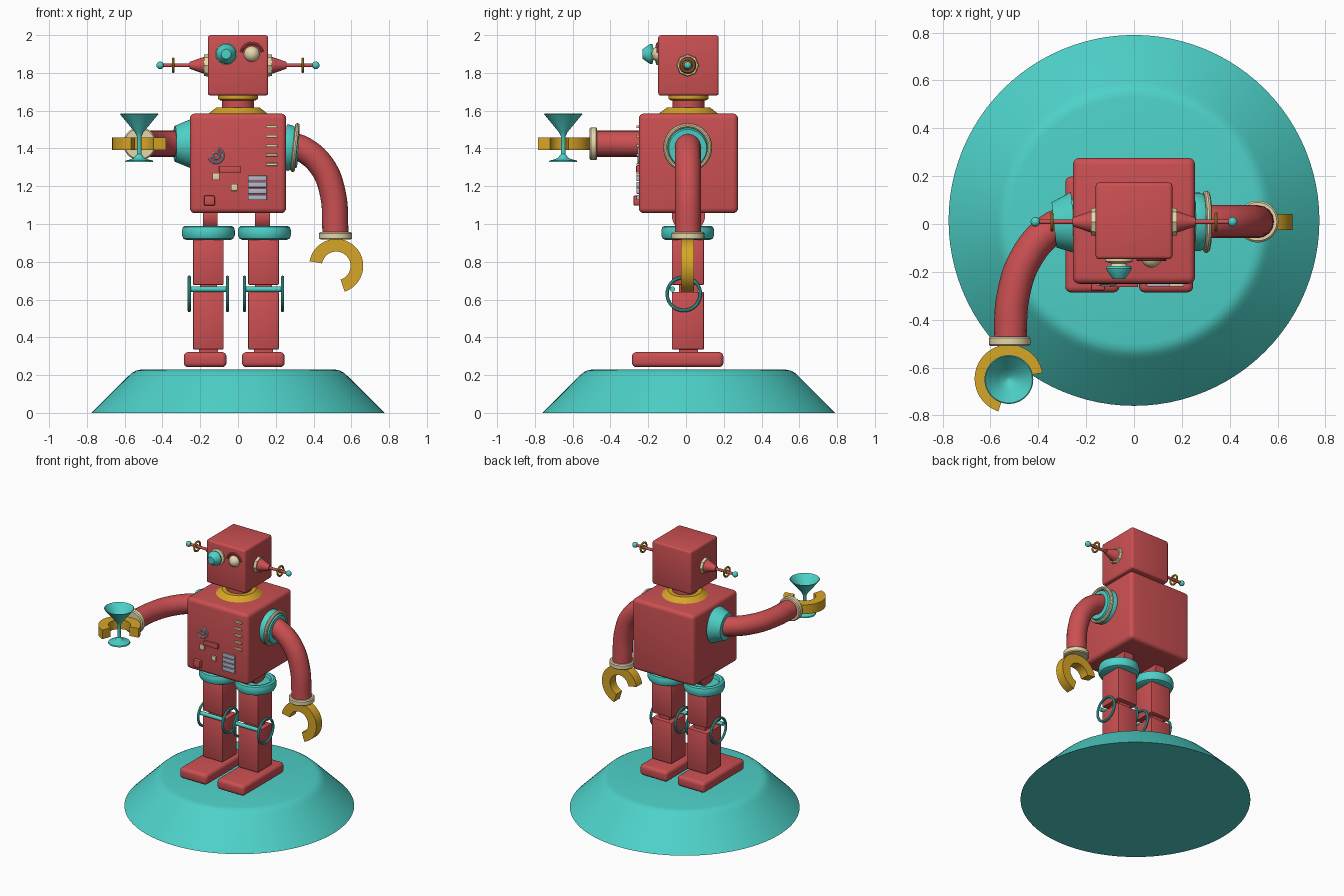
import bpy, bmesh, math
from math import radians, pi, cos, sin
from mathutils import Matrix, Vector, Euler

if "Cube" in bpy.data.objects:
    bpy.data.objects.remove(bpy.data.objects["Cube"])

CY = 0.013  # depth centre of the figure


def colour(name, rgb):
    m = bpy.data.materials.new(name)
    m.diffuse_color = (*rgb, 1)
    m.use_nodes = True
    m.node_tree.nodes["Principled BSDF"].inputs["Base Color"].default_value = m.diffuse_color
    return m


RED = colour("red_paint", (0.60, 0.08, 0.085))
TEAL = colour("teal_paint", (0.075, 0.64, 0.58))
GOLD = colour("gold_paint", (0.68, 0.38, 0.02))
CREAM = colour("cream_paint", (0.79, 0.68, 0.40))
STEEL = colour("pale_steel", (0.45, 0.48, 0.60))

X_POS, X_NEG, FRONT = (0, 90, 0), (0, -90, 0), (90, 0, 0)


def finish(name, bm, mat, loc=(0, 0, 0), rot=(0, 0, 0)):
    bmesh.ops.recalc_face_normals(bm, faces=bm.faces)
    me = bpy.data.meshes.new(name)
    bm.to_mesh(me)
    bm.free()
    ob = bpy.data.objects.new(name, me)
    bpy.context.collection.objects.link(ob)
    ob.location = loc
    ob.rotation_euler = [radians(a) for a in rot]
    me.materials.append(mat)
    return ob


def box(name, centre, size, mat, bevel=0.01, seg=3):
    bm = bmesh.new()
    bmesh.ops.create_cube(bm, size=1)
    bmesh.ops.scale(bm, vec=size, verts=bm.verts)
    if bevel:
        bmesh.ops.bevel(bm, geom=bm.edges[:], offset=bevel, segments=seg, profile=0.5, affect='EDGES')
    return finish(name, bm, mat, centre)


def lathe(name, profile, mat, loc, rot=(0, 0, 0), n=48, closed=False, start=0, arc=360):
    """Spin an (r, h) profile about local z."""
    bm = bmesh.new()
    vs = [bm.verts.new((r, 0, h)) for r, h in profile]
    pairs = list(zip(vs, vs[1:])) + ([(vs[-1], vs[0])] if closed else [])
    es = [bm.edges.new(p) for p in pairs]
    bmesh.ops.rotate(bm, verts=vs, cent=(0, 0, 0), matrix=Matrix.Rotation(radians(start), 3, 'Z'))
    bmesh.ops.spin(bm, geom=vs + es, cent=(0, 0, 0), axis=(0, 0, 1), angle=radians(arc), steps=n)
    bmesh.ops.remove_doubles(bm, verts=bm.verts, dist=1e-5)
    if arc < 360:
        bmesh.ops.holes_fill(bm, edges=[e for e in bm.edges if e.is_boundary], sides=0)
    return finish(name, bm, mat, loc, rot)


def ring(name, R, r, mat, loc, rot=(0, 0, 0), n=40, m=10, **kw):
    prof = [(R + r * cos(2 * pi * i / m), r * sin(2 * pi * i / m)) for i in range(m)]
    return lathe(name, prof, mat, loc, rot, n, closed=True, **kw)


def ball(name, r, mat, loc):
    bm = bmesh.new()
    bmesh.ops.create_uvsphere(bm, u_segments=24, v_segments=14, radius=r)
    return finish(name, bm, mat, loc)


def tube(name, pts, r, mat):
    cu = bpy.data.curves.new(name, 'CURVE')
    cu.dimensions = '3D'
    cu.bevel_depth, cu.bevel_resolution, cu.use_fill_caps = r, 6, True
    sp = cu.splines.new('BEZIER')
    sp.bezier_points.add(len(pts) - 1)
    for bp, p in zip(sp.bezier_points, pts):
        bp.co = p
        bp.handle_left_type = bp.handle_right_type = 'AUTO'
    ob = bpy.data.objects.new(name, cu)
    bpy.context.collection.objects.link(ob)
    cu.materials.append(mat)


def cylinder(name, r, h, mat, loc, rot=(0, 0, 0), n=32):
    return lathe(name, [(0, 0), (r, 0), (r, h), (0, h)], mat, loc, rot, n)


# Round plinth
lathe("plinth", [(0, 0), (0.775, 0), (0.58, 0.195), (0.56, 0.213), (0.54, 0.224), (0.515, 0.229), (0, 0.229)],
      TEAL, (0, 0.015, 0), n=96)

# Torso, neck and head
box("torso", (0, CY, 1.321), (0.51, 0.526, 0.528), RED, 0.028, 4)
lathe("collar", [(0, 0), (0.158, 0), (0.115, 0.033), (0, 0.033)], GOLD, (0, CY, 1.583))
cylinder("neck", 0.085, 0.09, RED, (0, CY, 1.59))
lathe("neck_ring", [(0, 0), (0.09, 0), (0.105, 0.008), (0.105, 0.03), (0, 0.03)], GOLD, (0, CY, 1.653))
box("head", (0, CY, 1.84), (0.32, 0.32, 0.32), RED, 0.014)

# Eyes: a telescopic one and a round one under a brow
ex, ez, ey = -0.063, 1.90, CY - 0.158
lathe("scope_eye_base", [(0, 0), (0.058, 0), (0.058, 0.012), (0.03, 0.02), (0.042, 0.045), (0, 0.045)],
      CREAM, (ex, ey, ez), FRONT, 32)
lathe("scope_eye_lens", [(0, 0.03), (0.05, 0.03), (0.053, 0.04), (0.05, 0.05), (0.03, 0.078), (0.026, 0.084), (0, 0.084)],
      TEAL, (ex, ey, ez), FRONT, 32)
ball("round_eye", 0.042, CREAM, (0.073, ey + 0.005, ez))
ring("eye_brow", 0.056, 0.008, RED, (0.073, ey - 0.003, ez), FRONT, 24, start=10, arc=160)

# Ear antennas
for side, rot in (("left", X_NEG), ("right", X_POS)):
    s = -1 if side == "left" else 1
    at = lambda d: (s * d, CY - 0.004, 1.84)
    lathe(side + "_ear_plate", [(0, 0), (0.06, 0), (0.056, 0.022), (0, 0.022)], CREAM, at(0.157), rot, 8)
    lathe(side + "_ear_cone", [(0, 0), (0.046, 0), (0.018, 0.08), (0, 0.08)], RED, at(0.177), rot, 24)
    cylinder(side + "_antenna_rod", 0.01, 0.16, RED, at(0.25), rot, 16)
    ring(side + "_antenna_ring", 0.034, 0.007, GOLD, at(0.343), rot, 32)
    cylinder(side + "_antenna_disc", 0.032, 0.005, GOLD, at(0.3405), rot, 24).scale = (0.5, 0.5, 1)
    ball(side + "_antenna_tip", 0.02, TEAL, at(0.412))

# Shoulders
lathe("left_shoulder", [(0, 0), (0.13, 0), (0.095, 0.085), (0, 0.085)], TEAL, (-0.25, CY - 0.008, 1.425), (0, -90, 6))
lathe("right_shoulder", [(0, 0), (0.122, 0), (0.122, 0.025), (0.1, 0.07), (0, 0.07)], TEAL, (0.25, CY - 0.004, 1.405), (0, 94, 0))
ring("right_shoulder_ring", 0.117, 0.013, CREAM, (0.302, CY - 0.004, 1.405), (0, 96, 0))

# Arms, cuffs and claws
LZ, RX = 1.425, 0.517
tube("left_arm", [(-0.27, 0.012, LZ), (-0.35, -0.025, LZ), (-0.45, -0.14, LZ), (-0.505, -0.3, LZ), (-0.518, -0.49, LZ)], 0.069, RED)
tube("right_arm", [(0.27, 0.01, 1.42), (0.345, 0.01, 1.395), (0.445, 0.01, 1.305), (0.5, 0.01, 1.17), (RX, 0.01, 0.94)], 0.069, RED)
cuff = [(0, 0), (0.08, 0), (0.087, 0.006), (0.087, 0.033), (0.08, 0.04), (0, 0.04)]
lathe("left_cuff", cuff, CREAM, (-0.52, -0.47, LZ), FRONT)
lathe("right_cuff", cuff, CREAM, (RX, 0.01, 0.918))
claw = [(0.076, -0.034), (0.143, -0.034), (0.143, 0.034), (0.076, 0.034)]
lathe("left_claw", claw, GOLD, (-0.523, -0.647, LZ), closed=True, start=10, arc=242)
lathe("right_claw", claw, GOLD, (0.52, 0.008, 0.778), FRONT, closed=True, start=-72, arc=242)

# Stemmed cup held in the left claw
lathe("stemmed_cup", [(0, 1.327), (0.075, 1.327), (0.072, 1.335), (0.03, 1.348), (0.012, 1.37), (0.011, 1.46),
                      (0.022, 1.485), (0.102, 1.582), (0.098, 1.584), (0.045, 1.524), (0.015, 1.495), (0, 1.49)],
      TEAL, (-0.523, -0.65, 0))

# Legs
for side, x, fx in (("left", -0.157, -0.174), ("right", 0.135, 0.134)):
    jx = x + 0.01 if side == "left" else x - 0.005
    cylinder(side + "_hip_joint", 0.088, 0.078, RED, (jx - 0.039, CY, 1.045), X_POS)
    lathe(side + "_hip_cup", [(0, 0.915), (0.115, 0.915), (0.132, 0.922), (0.14, 0.94), (0.14, 0.965), (0.135, 0.983),
                              (0.122, 0.99), (0.105, 0.985), (0.098, 0.965), (0, 0.965)],
          TEAL, (x + (0.005 if side == "right" else 0), CY - 0.004, 0))
    box(side + "_thigh", (x, CY - 0.003, 0.80), (0.163, 0.17, 0.245), RED, 0.006, 2)
    box(side + "_knee_link", (x, CY, 0.66), (0.09, 0.1, 0.06), RED, 0)
    box(side + "_shin", (x, CY - 0.003, 0.488), (0.163, 0.17, 0.305), RED, 0.006, 2)
    box(side + "_ankle", (x, CY, 0.33), (0.1, 0.1, 0.04), RED, 0)
    cylinder(side + "_knee_bar", 0.014, 0.2, TEAL, (x - 0.1, -0.072, 0.655), X_POS, 16)
    for k, dx in (("outer", -0.101), ("inner", 0.101)):
        ring(f"{side}_{k}_knee_ring", 0.088, 0.009, TEAL, (x + dx, -0.012, 0.63), X_POS)
    box(side + "_foot", (fx, -0.044, 0.282), (0.226, 0.484, 0.08), RED, 0.024, 4)

# Chest panel details
F = CY - 0.263


def plate(name, x0, x1, z0, z1, mat, d=0.012, b=0.003):
    box(name, ((x0 + x1) / 2, F, (z0 + z1) / 2), (x1 - x0, d * 2, z1 - z0), mat, b, 2)


for i in range(5):
    z = 1.515 - i * 0.05
    plate(f"chest_vent_{i}", 0.148, 0.21, z - 0.007, z + 0.007, CREAM)
for i in range(4):
    z = 1.242 - i * 0.034
    plate(f"chest_grille_{i}", 0.053, 0.153, z - 0.014, z + 0.014, STEEL)
plate("chest_bar", -0.1, 0.017, 1.272, 1.308, RED, 0.014)
plate("upper_button", -0.136, -0.097, 1.232, 1.27, CREAM)
plate("lower_button", -0.038, -0.003, 1.176, 1.212, CREAM)
plate("red_switch", -0.18, -0.122, 1.098, 1.15, RED, 0.028, 0.006)
ring("dial_arc", 0.038, 0.007, STEEL, (-0.116, F, 1.362), FRONT, 28, start=200, arc=230)
ring("dial_ring", 0.017, 0.006, STEEL, (-0.116, F, 1.362), FRONT, 20)

# Smooth shading with crisp edges
bpy.ops.object.select_all(action='DESELECT')
for ob in bpy.context.scene.objects:
    if ob.type == 'MESH':
        ob.select_set(True)
        bpy.context.view_layer.objects.active = ob
bpy.ops.object.shade_smooth_by_angle(angle=radians(32))
